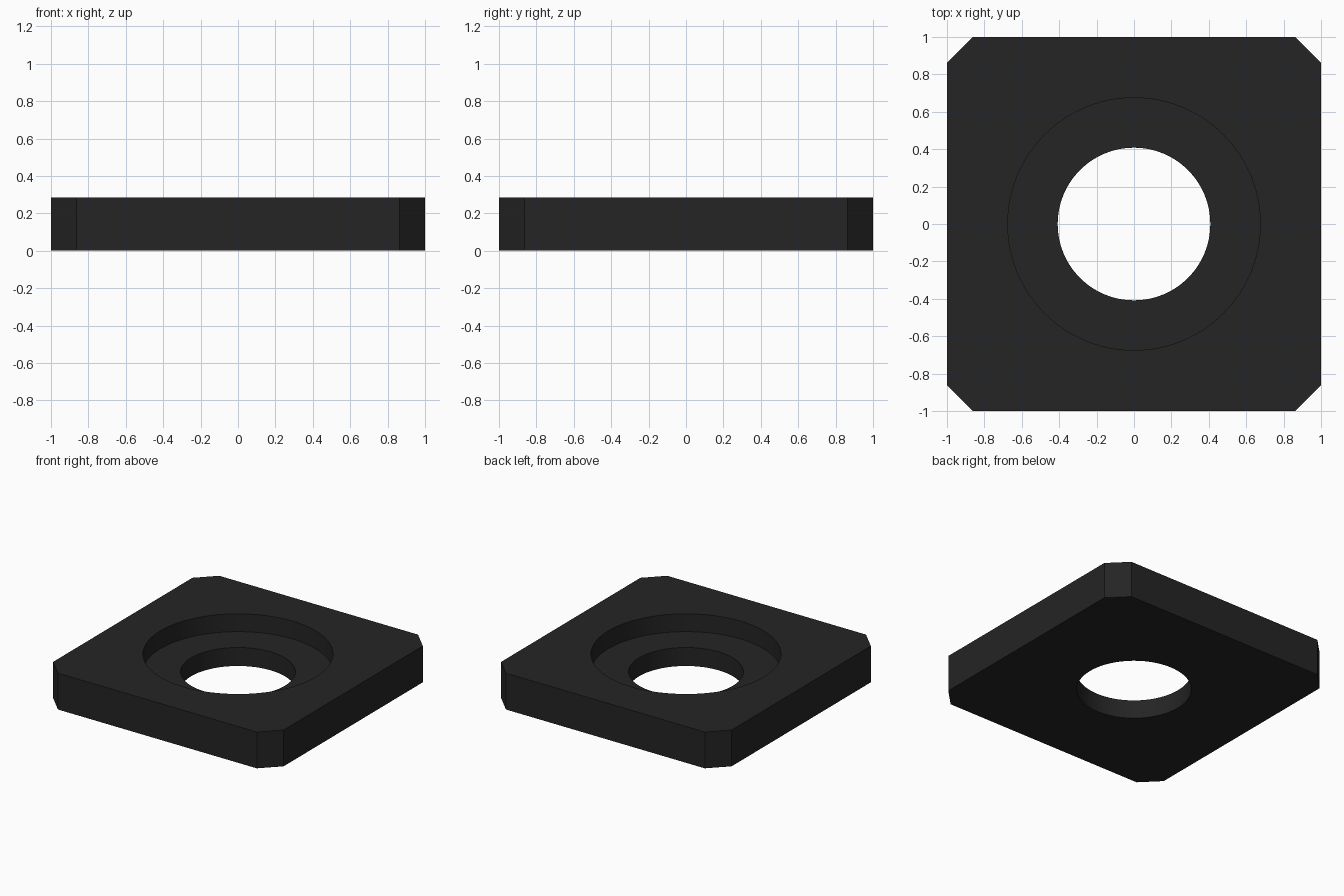
import bpy, bmesh

if "Cube" in bpy.data.objects:
    bpy.data.objects.remove(bpy.data.objects["Cube"])

HEIGHT = 0.285
FLOOR = 0.145      # height of the counterbore floor
CHAMFER = 0.137    # corner cut
SIDES = 96

black = bpy.data.materials.new("black")
black.diffuse_color = (0.018, 0.018, 0.018, 1)
black.use_nodes = True
black.node_tree.nodes["Principled BSDF"].inputs["Base Color"].default_value = black.diffuse_color

# Square plate with chamfered corners
c = 1 - CHAMFER
outline = [(c, -1), (1, -c), (1, c), (c, 1), (-c, 1), (-1, c), (-1, -c), (-c, -1)]
bm = bmesh.new()
base = bm.faces.new([bm.verts.new((x, y, 0)) for x, y in outline])
ext = bmesh.ops.extrude_face_region(bm, geom=[base])
top = [v for v in ext["geom"] if isinstance(v, bmesh.types.BMVert)]
bmesh.ops.translate(bm, verts=top, vec=(0, 0, HEIGHT))
bmesh.ops.recalc_face_normals(bm, faces=bm.faces)
mesh = bpy.data.meshes.new("plate")
bm.to_mesh(mesh)
bm.free()
mesh.materials.append(black)
plate = bpy.data.objects.new("plate", mesh)
bpy.context.collection.objects.link(plate)


def bore(name, radius, z0, z1):
    """Cut a round vertical hole in the plate between two heights."""
    bpy.ops.mesh.primitive_cylinder_add(vertices=SIDES, radius=radius, depth=z1 - z0,
                                        location=(0, 0, (z0 + z1) / 2))
    cutter = bpy.context.object
    cutter.name = name
    cutter.hide_render = True
    cutter.data.materials.append(black)
    bpy.ops.object.select_all(action='DESELECT')
    plate.select_set(True)
    bpy.context.view_layer.objects.active = plate
    mod = plate.modifiers.new(name, 'BOOLEAN')
    mod.operation = 'DIFFERENCE'
    mod.solver = 'EXACT'
    mod.object = cutter
    bpy.ops.object.modifier_apply(modifier=mod.name)
    bpy.data.objects.remove(cutter)


# Wide counterbore from above, then the through hole
bore("counterbore_cutter", 0.675, FLOOR, HEIGHT + 0.2)
bore("hole_cutter", 0.408, -0.2, HEIGHT + 0.2)

# Smooth bore walls, sharp edges elsewhere
bpy.ops.object.shade_smooth_by_angle(angle=0.5)
